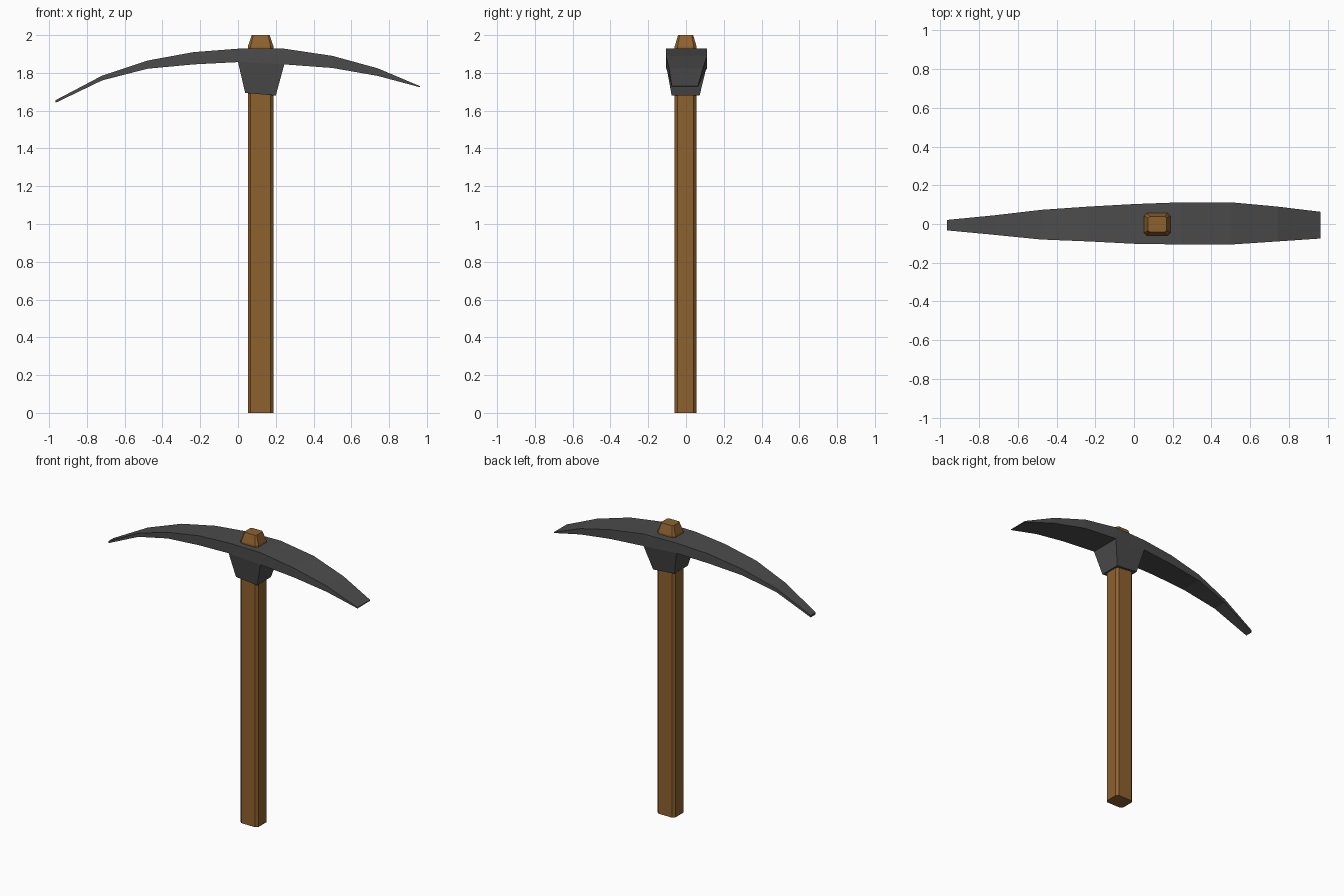
import bpy, bmesh

if "Cube" in bpy.data.objects:
    bpy.data.objects.remove(bpy.data.objects["Cube"])


def material(name, rgb):
    m = bpy.data.materials.new(name)
    m.diffuse_color = (*rgb, 1)
    m.use_nodes = True
    m.node_tree.nodes["Principled BSDF"].inputs["Base Color"].default_value = m.diffuse_color
    return m


def loft(bm, rings):
    """Skin a list of equal-length point rings and cap both ends."""
    vs = [[bm.verts.new(p) for p in ring] for ring in rings]
    n = len(vs[0])
    skins = []
    for a, b in zip(vs, vs[1:]):
        skins.append([bm.faces.new((a[i], a[(i + 1) % n], b[(i + 1) % n], b[i]))
                      for i in range(n)])
    bm.faces.new(vs[0])
    bm.faces.new(vs[-1])
    return skins


def finish(bm, name, mat):
    bmesh.ops.recalc_face_normals(bm, faces=bm.faces)
    me = bpy.data.meshes.new(name)
    bm.to_mesh(me)
    bm.free()
    me.materials.append(mat)
    ob = bpy.data.objects.new(name, me)
    bpy.context.collection.objects.link(ob)
    return ob


iron = material("dark iron", (0.072, 0.072, 0.072))
wood = material("brown wood", (0.27, 0.12, 0.028))

# Pick head: x, top z, bottom z, back y, front y
stations = [
    (-0.965, 1.656, 1.642, 0.021, -0.033),
    (-0.72, 1.785, 1.760, 0.045, -0.056),
    (-0.48, 1.865, 1.822, 0.073, -0.080),
    (-0.235, 1.910, 1.845, 0.090, -0.090),
    (0.00, 1.928, 1.857, 0.103, -0.102),
    (0.245, 1.928, 1.845, 0.112, -0.106),
    (0.50, 1.890, 1.826, 0.112, -0.106),
    (0.74, 1.824, 1.784, 0.090, -0.090),
    (0.963, 1.730, 1.724, 0.063, -0.075),
]
bm = bmesh.new()
skins = loft(bm, [[(x, f, t), (x, b, t), (x, b, u), (x, f, u)]
                  for x, t, u, b, f in stations])

# Tapered collar extruded from the underside of the middle segment
under = skins[4][2]
collar = bmesh.ops.extrude_discrete_faces(bm, faces=[under])["faces"][0]
for v in collar.verts:
    left = v.co.x < 0.12
    v.co = (0.038 if left else 0.20, 0.072 if v.co.y > 0 else -0.076,
            1.694 if left else 1.68)
finish(bm, "pick_head", iron)


# Handle: chamfered rectangle, tapering where it sticks out of the head
def section(z, hx, hy, c):
    pts = [(hx, hy - c), (hx - c, hy), (c - hx, hy), (-hx, hy - c),
           (-hx, c - hy), (c - hx, -hy), (hx - c, -hy), (hx, c - hy)]
    return [(0.12 + x, -0.002 + y, z) for x, y in pts]


bm = bmesh.new()
loft(bm, [section(0, 0.068, 0.058, 0.015),
          section(1.94, 0.068, 0.058, 0.015),
          section(2.0, 0.047, 0.040, 0.008)])
finish(bm, "handle", wood)
